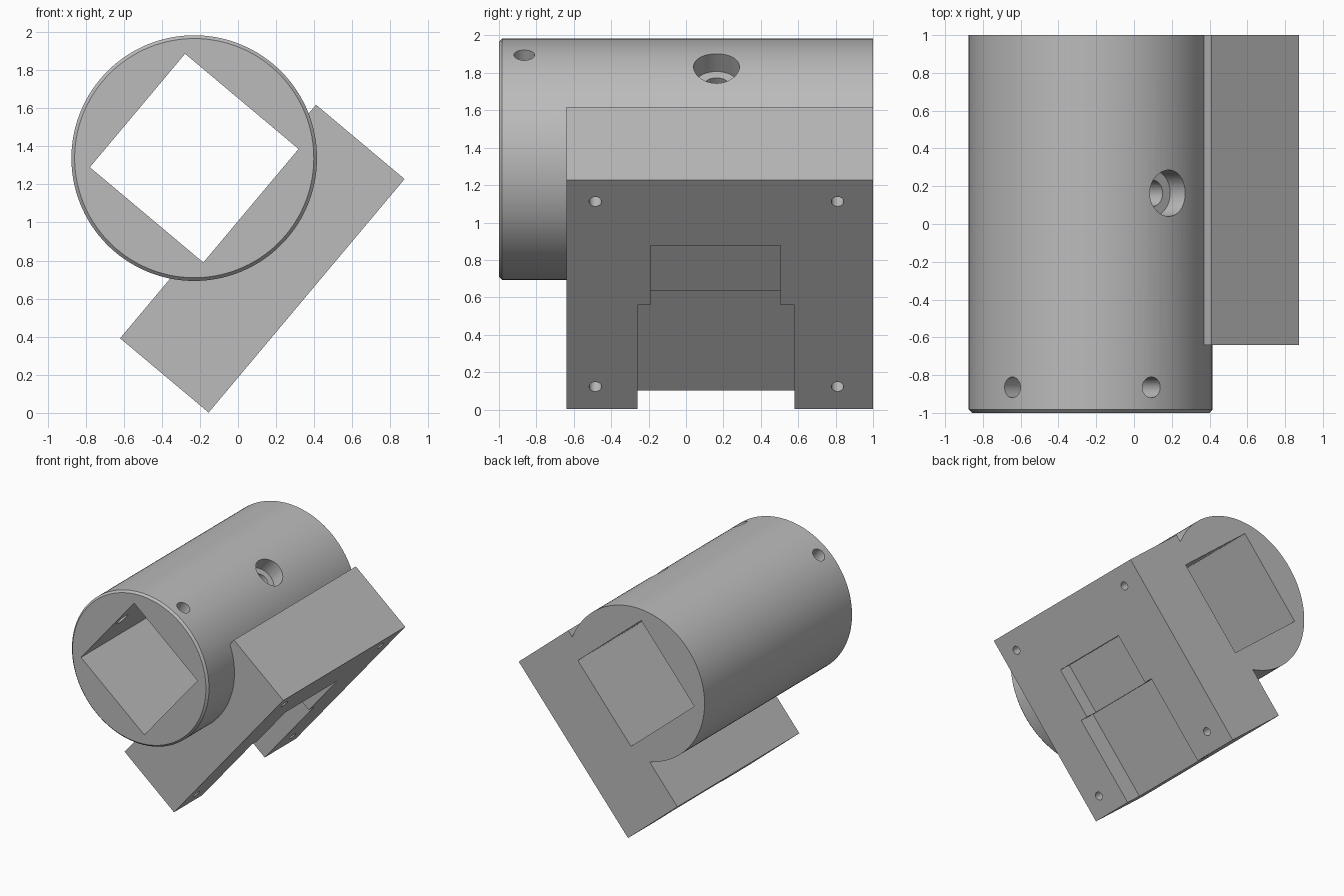
import bpy, bmesh
from math import radians
from mathutils import Matrix, Vector

if "Cube" in bpy.data.objects:
    bpy.data.objects.remove(bpy.data.objects["Cube"], do_unlink=True)

# Tilted working frame: x runs along the block, z points from block to tube
FRAME = Matrix.Translation((-0.23, 0, 1.338)) @ Matrix.Rotation(radians(-50), 4, 'Y')
RADIUS = 0.645
BLOCK_FACE = -0.917

grey = bpy.data.materials.new("plain grey")
grey.use_nodes = True
grey.diffuse_color = (0.5, 0.5, 0.5, 1)
grey.node_tree.nodes["Principled BSDF"].inputs["Base Color"].default_value = (0.5, 0.5, 0.5, 1)


def make_object(name, bm):
    mesh = bpy.data.meshes.new(name)
    bm.transform(FRAME)
    bmesh.ops.recalc_face_normals(bm, faces=bm.faces)
    bm.to_mesh(mesh)
    bm.free()
    mesh.materials.append(grey)
    obj = bpy.data.objects.new(name, mesh)
    bpy.context.collection.objects.link(obj)
    return obj


def box(name, x, y, z):
    bm = bmesh.new()
    size = Matrix.Diagonal((x[1] - x[0], y[1] - y[0], z[1] - z[0], 1))
    centre = Matrix.Translation((sum(x) / 2, sum(y) / 2, sum(z) / 2))
    bmesh.ops.create_cube(bm, size=1, matrix=centre @ size)
    return make_object(name, bm)


def rod(name, start, end, radius, segments=32, chamfer=0):
    start, end = Vector(start), Vector(end)
    axis = end - start
    turn = axis.to_track_quat('Z', 'Y').to_matrix().to_4x4()
    bm = bmesh.new()
    bmesh.ops.create_cone(bm, cap_ends=True, segments=segments, radius1=radius,
                          radius2=radius, depth=axis.length,
                          matrix=Matrix.Translation((start + end) / 2) @ turn)
    if chamfer:
        rim = [e for e in bm.edges if all(v.co.y < start.y + 0.001 for v in e.verts)]
        bmesh.ops.bevel(bm, geom=rim, offset=chamfer, segments=1, affect='EDGES')
    return make_object(name, bm)


def combine(target, tool, operation):
    mod = target.modifiers.new(operation.lower(), 'BOOLEAN')
    mod.operation = operation
    mod.solver = 'EXACT'
    mod.object = tool
    bpy.context.view_layer.objects.active = target
    bpy.ops.object.modifier_apply(modifier=mod.name)
    bpy.data.objects.remove(tool, do_unlink=True)


# Round tube fused to the mounting block
body = rod("tube_and_mounting_block", (0, -1, 0), (0, 1, 0), RADIUS, 128, 0.017)
combine(body, box("mounting_block", (-0.975, 0.626), (-0.64, 1), (BLOCK_FACE, -0.31)), 'UNION')

# Square bore through the whole length
cutters = [box("square_bore", (-0.389, 0.389), (-1.2, 1.2), (-0.389, 0.389))]

# Stepped recess in the mounting face, open at the lower end
cutters.append(box("wide_recess", (-1.2, -0.248), (-0.26, 0.58), (-1.1, BLOCK_FACE + 0.155)))
cutters.append(box("narrow_recess", (-0.4, 0.169), (-0.19, 0.505), (-1.1, BLOCK_FACE + 0.117)))

# Screw holes at the four corners of the mounting face
for x in (-0.818, 0.474):
    for y in (-0.485, 0.81):
        cutters.append(rod("screw_hole", (x, y, -1.1), (x, y, -0.6), 0.033))

# Counterbored hole in the tube wall
cutters.append(rod("counterbore", (0.51, 0.163, 0), (0.9, 0.163, 0), 0.1225, 48))
cutters.append(rod("bolt_hole", (0.2, 0.163, 0), (0.6, 0.163, 0), 0.07))

# Two radial set screw holes near the front
for angle in (10, 80):
    out = Matrix.Rotation(radians(-angle), 3, 'Y') @ Vector((1, 0, 0))
    y = Vector((0, -0.865, 0))
    cutters.append(rod("set_screw_hole", y + out * 0.2, y + out * 0.9, 0.055))

for cutter in cutters:
    cutter.hide_render = True
    combine(body, cutter, 'DIFFERENCE')

# Smooth round walls, crisp edges
bpy.ops.object.select_all(action='DESELECT')
body.select_set(True)
bpy.context.view_layer.objects.active = body
bpy.ops.object.shade_smooth_by_angle(angle=radians(30))
